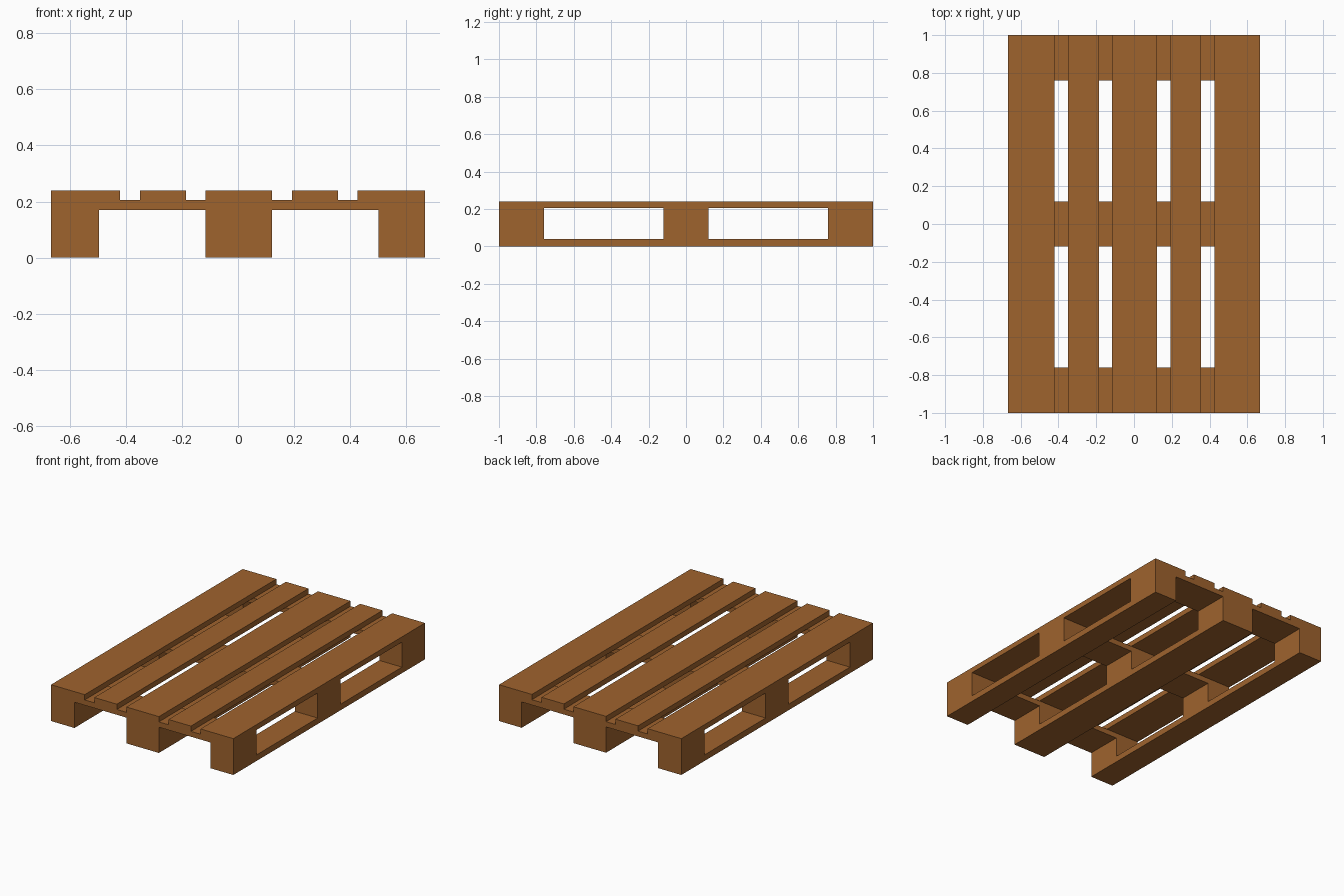
import bpy

if "Cube" in bpy.data.objects:
    bpy.data.objects.remove(bpy.data.objects["Cube"])

wood = bpy.data.materials.new("brown wood")
wood.diffuse_color = (0.347, 0.125, 0.027, 1.0)
wood.use_nodes = True
wood.node_tree.nodes["Principled BSDF"].inputs["Base Color"].default_value = wood.diffuse_color


def box(name, x, y, z):
    """Box spanning the (min, max) ranges x, y, z."""
    bpy.ops.mesh.primitive_cube_add(size=1, location=[sum(r) / 2 for r in (x, y, z)])
    obj = bpy.context.object
    obj.name = name
    obj.scale = [r[1] - r[0] for r in (x, y, z)]
    bpy.ops.object.transform_apply(location=False, rotation=False, scale=True)
    obj.data.materials.append(wood)


# Layer heights
RUNNER, BLOCK, CROSS, DECK = (0, 0.04), (0.04, 0.17), (0.17, 0.205), (0.205, 0.24)
LENGTH = (-1.0, 1.0)
WIDTH = (-0.666, 0.666)

deck_x = [(-0.666, -0.42), (-0.35, -0.185), (-0.116, 0.122), (0.192, 0.356), (0.426, 0.666)]
runner_x = [(-0.666, -0.495), (-0.116, 0.122), (0.5, 0.666)]
cross_y = [(-1.0, -0.76), (-0.12, 0.12), (0.76, 1.0)]

# Top deck boards
for i, x in enumerate(deck_x):
    box(f"deck_board_{i + 1}", x, LENGTH, DECK)

# Cross boards under the deck
for i, y in enumerate(cross_y):
    box(f"cross_board_{i + 1}", WIDTH, y, CROSS)

# Bottom runners with their spacer blocks
for i, x in enumerate(runner_x):
    box(f"bottom_runner_{i + 1}", x, LENGTH, RUNNER)
    for j, y in enumerate(cross_y):
        box(f"spacer_block_{i + 1}_{j + 1}", x, y, BLOCK)
